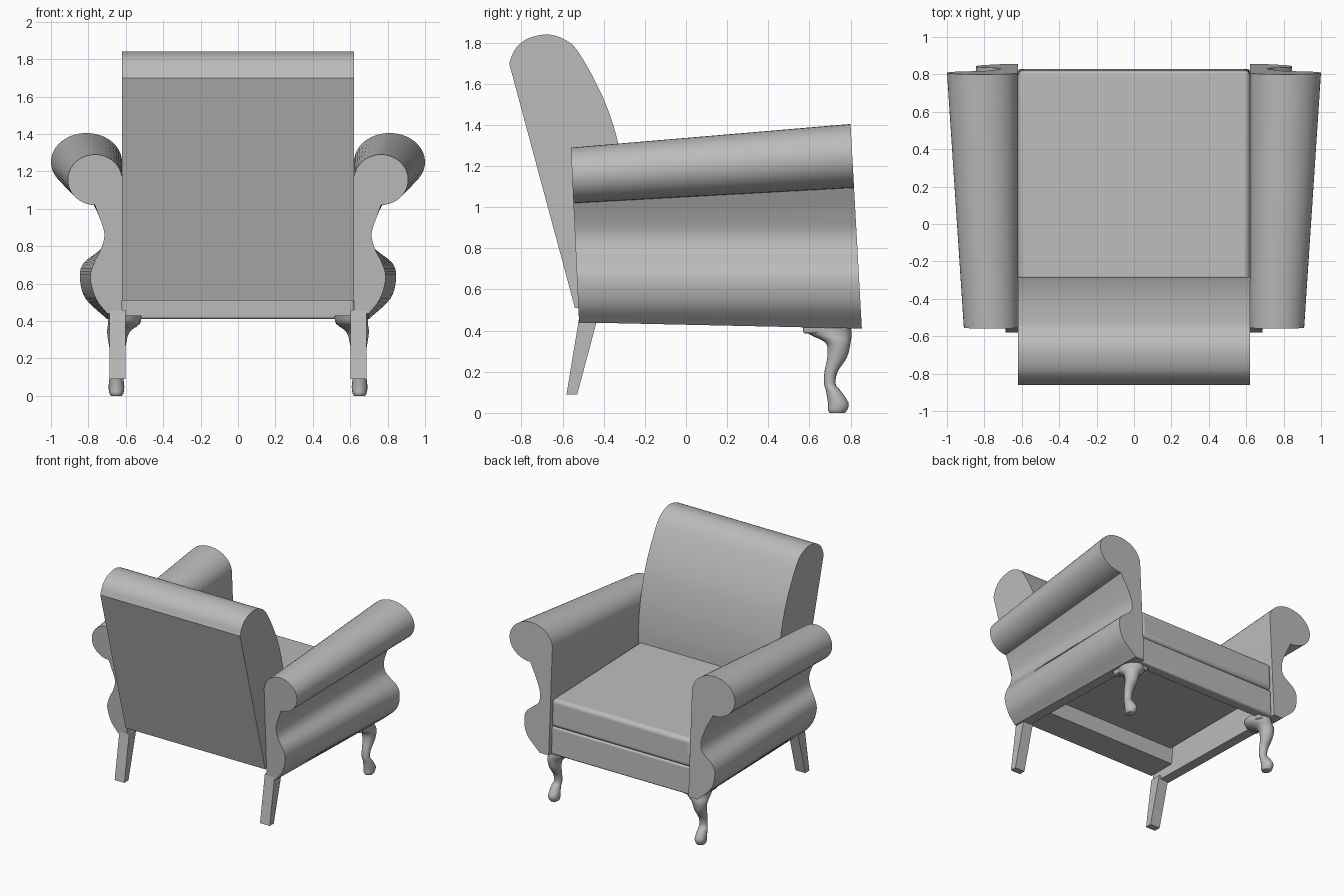
import bpy, bmesh, math
from mathutils import Vector

cube = bpy.data.objects.get("Cube")
if cube:
    bpy.data.objects.remove(cube, do_unlink=True)

fabric = bpy.data.materials.new("plain_grey")
fabric.use_nodes = True
GREY = (0.5, 0.5, 0.5, 1)
fabric.diffuse_color = GREY
fabric.node_tree.nodes["Principled BSDF"].inputs["Base Color"].default_value = GREY


def loft(name, rings, angle=35):
    """Skin closed rings of equal length, cap both ends and shade."""
    bm = bmesh.new()
    loops = [[bm.verts.new(p) for p in ring] for ring in rings]
    for a, b in zip(loops, loops[1:]):
        for i in range(len(a)):
            j = (i + 1) % len(a)
            bm.faces.new((a[i], a[j], b[j], b[i]))
    bm.faces.new(loops[0])
    bm.faces.new(loops[-1])
    bmesh.ops.recalc_face_normals(bm, faces=bm.faces)
    mesh = bpy.data.meshes.new(name)
    bm.to_mesh(mesh)
    bm.free()
    mesh.materials.append(fabric)
    obj = bpy.data.objects.new(name, mesh)
    bpy.context.collection.objects.link(obj)
    bpy.ops.object.select_all(action='DESELECT')
    obj.select_set(True)
    bpy.context.view_layer.objects.active = obj
    bpy.ops.object.shade_smooth_by_angle(angle=math.radians(angle))
    return obj


def spline(pts, steps=5):
    """Smooth curve through the given points."""
    p = [Vector(q) for q in pts]
    p = [2 * p[0] - p[1]] + p + [2 * p[-1] - p[-2]]
    out = []
    for a, b, c, d in zip(p, p[1:], p[2:], p[3:]):
        for k in range(steps):
            t = k / steps
            out.append(0.5 * (2 * b + (c - a) * t + (2 * a - 5 * b + 4 * c - d) * t * t
                              + (3 * b - a - 3 * c + d) * t ** 3))
    return out + [p[-2]]


def rect(cx, cy, hx, hy, z):
    return [(cx + sx * hx, cy + sy * hy, z)
            for sx, sy in ((-1, -1), (1, -1), (1, 1), (-1, 1))]


def bevel(obj, width, segments=4):
    m = obj.modifiers.new("soft_edges", 'BEVEL')
    m.width, m.segments, m.limit_method = width, segments, 'ANGLE'


INNER = 0.62


def across(name, profile):
    """Extrude a side profile (y, z) over the width between the arms."""
    return loft(name, [[(x, y, z) for y, z in profile] for x in (-INNER, INNER)])


# Backrest with a rolled top, its underside left above the floor gap
roll = spline([(-0.86, 1.70), (-0.83, 1.77), (-0.77, 1.82), (-0.67, 1.84), (-0.58, 1.81),
               (-0.52, 1.75), (-0.43, 1.59), (-0.36, 1.42), (-0.31, 1.22), (-0.285, 1.02),
               (-0.28, 0.84)])
across("backrest", [(-0.54, 0.51)] + [tuple(p) for p in roll] + [(-0.31, 0.51)])

# Front rail and seat cushion, open underneath
bevel(across("front_rail", [(0.74, 0.41), (0.83, 0.41), (0.82, 0.63), (0.74, 0.63)]), 0.015)
bevel(across("seat_cushion", [(-0.40, 0.63), (0.83, 0.63), (0.82, 0.85), (-0.40, 0.89)]), 0.03)


def arm_section(rx, rz, cz, belly, bottom, y_top, y_low):
    """Scroll arm outline: straight inside, rolled top, pinched neck, full belly."""
    cx = INNER + rx
    arc = [(cx + rx * math.cos(a), cz + rz * math.sin(a))
           for a in (math.radians(180 - 270 * i / 32) for i in range(33))]
    side = spline([(cx, cz - rz), (0.745, 0.965), (0.715, 0.87), (0.73, 0.79),
                   (belly - 0.02, 0.71), (belly, 0.63), (belly - 0.03, 0.52), (0.70, bottom)])
    pts = [(INNER, bottom)] + arc + [tuple(p) for p in side[1:]]
    top = cz + rz
    return [(x, y_low + (y_top - y_low) * (z - bottom) / (top - bottom), z) for x, z in pts]


rear = arm_section(0.145, 0.135, 1.155, 0.79, 0.44, -0.56, -0.52)
front = arm_section(0.19, 0.155, 1.25, 0.845, 0.41, 0.80, 0.855)

# Cabriole leg rings: z, centre x, centre y, half width, half depth
cabriole = [(0.43, 0.605, 0.685, 0.09, 0.115), (0.385, 0.61, 0.70, 0.085, 0.105),
            (0.34, 0.64, 0.74, 0.06, 0.06), (0.27, 0.645, 0.735, 0.045, 0.048),
            (0.20, 0.645, 0.705, 0.034, 0.032), (0.14, 0.645, 0.70, 0.032, 0.028),
            (0.11, 0.65, 0.715, 0.035, 0.035), (0.05, 0.65, 0.74, 0.042, 0.05),
            (0.015, 0.65, 0.737, 0.038, 0.047), (0, 0.65, 0.735, 0.03, 0.037)]
TURN = [2 * math.pi * i / 16 for i in range(16)]

for s, side in ((1, "left"), (-1, "right")):
    # Flared scroll arms
    loft(side + "_arm", [[(s * x, y, z) for x, y, z in ring] for ring in (rear, front)])

    # Straight raked legs under the backrest
    loft(side + "_straight_leg", [rect(s * 0.645, -0.475, 0.043, 0.045, 0.46),
                                  rect(s * 0.645, -0.555, 0.043, 0.026, 0.09)])

    # Curved legs with ball feet under the seat edge
    rings = [[(s * (r[1] + r[3] * math.cos(a)), r[2] + r[4] * math.sin(a), r[0]) for a in TURN]
             for r in spline(cabriole, 3)]
    loft(side + "_curved_leg", rings, 50)

    # Small corner brackets beside the curved legs
    for name, cx, cy, hx, hy in (("cross", 0.58, 0.75, 0.06, 0.04),
                                 ("side", 0.65, 0.64, 0.035, 0.07)):
        bracket = loft(f"{side}_{name}_bracket", [rect(s * cx, cy, hx, hy, 0.43),
                                                  rect(s * cx, cy, hx * 0.85, hy, 0.385)])
        bevel(bracket, 0.012, 2)
